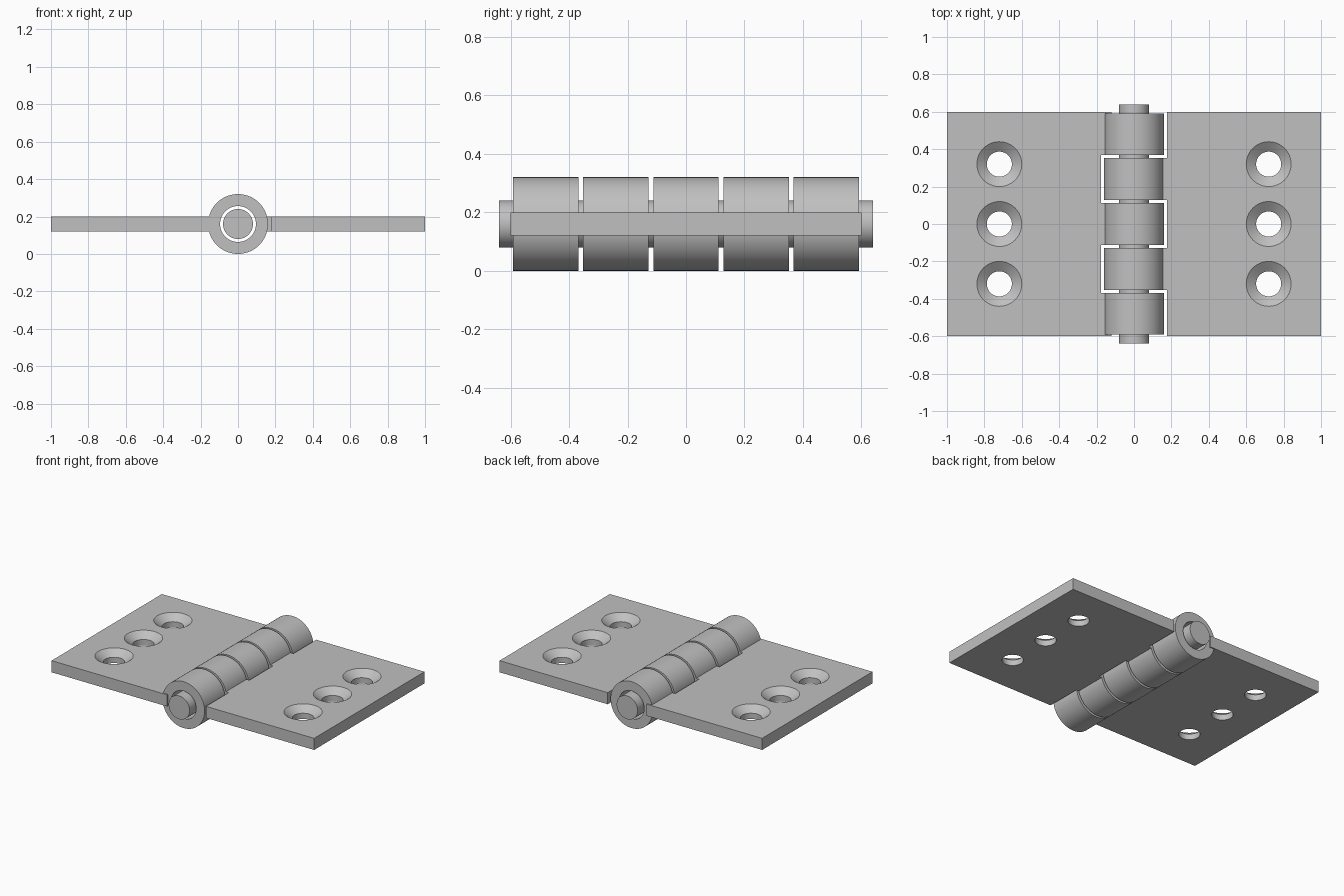
import bpy
import bmesh
from math import pi, radians
from mathutils import Matrix, Vector

cube = bpy.data.objects.get("Cube")
if cube:
    bpy.data.objects.remove(cube, do_unlink=True)

AXIS_Z = 0.16          # height of the pin axis
PLATE = (0.12, 0.20)   # bottom and top of the leaves
GAP = 0.016
PITCH = 0.24           # knuckle spacing
HALF = 0.6             # half the hinge length

steel = bpy.data.materials.new("grey steel")
steel.use_nodes = True
grey = (0.53, 0.53, 0.53, 1)
steel.diffuse_color = grey
steel.node_tree.nodes["Principled BSDF"].inputs["Base Color"].default_value = grey


def make_object(name, bm):
    bmesh.ops.recalc_face_normals(bm, faces=bm.faces)
    mesh = bpy.data.meshes.new(name)
    bm.to_mesh(mesh)
    bm.free()
    mesh.materials.append(steel)
    obj = bpy.data.objects.new(name, mesh)
    bpy.context.collection.objects.link(obj)
    return obj


def box(name, low, high):
    low, high = Vector(low), Vector(high)
    bm = bmesh.new()
    place = Matrix.Translation((low + high) / 2) @ Matrix.Diagonal((*(high - low), 1))
    bmesh.ops.create_cube(bm, size=1, matrix=place)
    return make_object(name, bm)


def rod(name, radius, y0, y1):
    """Cylinder along the hinge axis."""
    bm = bmesh.new()
    place = Matrix.Translation((0, (y0 + y1) / 2, AXIS_Z)) @ Matrix.Rotation(pi / 2, 4, "X")
    bmesh.ops.create_cone(bm, cap_ends=True, segments=64, radius1=radius,
                          radius2=radius, depth=y1 - y0, matrix=place)
    return make_object(name, bm)


def screw_hole(x, y):
    """Revolved cutter: straight hole below, countersink above."""
    bm = bmesh.new()
    slope = 0.053 / 0.04
    over = 0.02
    profile = [(0, 0.05), (0.067, 0.05), (0.067, 0.16),
               (0.12 + over * slope, PLATE[1] + over), (0, PLATE[1] + over)]
    verts = [bm.verts.new((r, 0, z)) for r, z in profile]
    edges = [bm.edges.new(pair) for pair in zip(verts, verts[1:])]
    bmesh.ops.spin(bm, geom=verts + edges, axis=(0, 0, 1), cent=(0, 0, 0),
                   angle=2 * pi, steps=48)
    bmesh.ops.remove_doubles(bm, verts=bm.verts, dist=0.0001)
    bmesh.ops.translate(bm, verts=bm.verts, vec=(x, y, 0))
    return make_object("screw_hole_cutter", bm)


def combine(target, tool, operation):
    tool.hide_render = True
    mod = target.modifiers.new(operation.lower(), "BOOLEAN")
    mod.operation = operation
    mod.solver = "EXACT"
    mod.object = tool
    bpy.context.view_layer.objects.active = target
    bpy.ops.object.modifier_apply(modifier=mod.name)
    bpy.data.objects.remove(tool, do_unlink=True)


def smooth(obj):
    bpy.ops.object.select_all(action="DESELECT")
    obj.select_set(True)
    bpy.context.view_layer.objects.active = obj
    bpy.ops.object.shade_smooth_by_angle(angle=radians(30))


def span(i):
    """Start and end of knuckle i, counted from the middle one."""
    y0 = max(i * PITCH - PITCH / 2 + GAP / 2, -HALF)
    y1 = min(i * PITCH + PITCH / 2 - GAP / 2, HALF)
    return y0, y1


def leaf(name, side, own, other):
    xs = sorted((side * 0.12, side))
    body = box(name, (xs[0], -HALF, PLATE[0]), (xs[1], HALF, PLATE[1]))
    # notches that clear the knuckles of the opposite leaf
    for i in other:
        y0, y1 = span(i)
        y0 = y0 - GAP if i > -2 else -1
        y1 = y1 + GAP if i < 2 else 1
        nx = sorted((0, side * 0.176))
        combine(body, box("notch_cutter", (nx[0], y0, 0), (nx[1], y1, 0.4)), "DIFFERENCE")
    # knuckles and the bore through them
    for i in own:
        combine(body, rod("knuckle", 0.16, *span(i)), "UNION")
    combine(body, rod("bore_cutter", 0.096, -1, 1), "DIFFERENCE")
    # countersunk screw holes
    for y in (-0.32, 0, 0.32):
        combine(body, screw_hole(side * 0.72, y), "DIFFERENCE")
    smooth(body)


OUTER, INNER = (-2, 0, 2), (-1, 1)
leaf("right_leaf", -1, OUTER, INNER)
leaf("left_leaf", 1, INNER, OUTER)

# hinge pin
smooth(rod("hinge_pin", 0.08, -0.64, 0.64))
